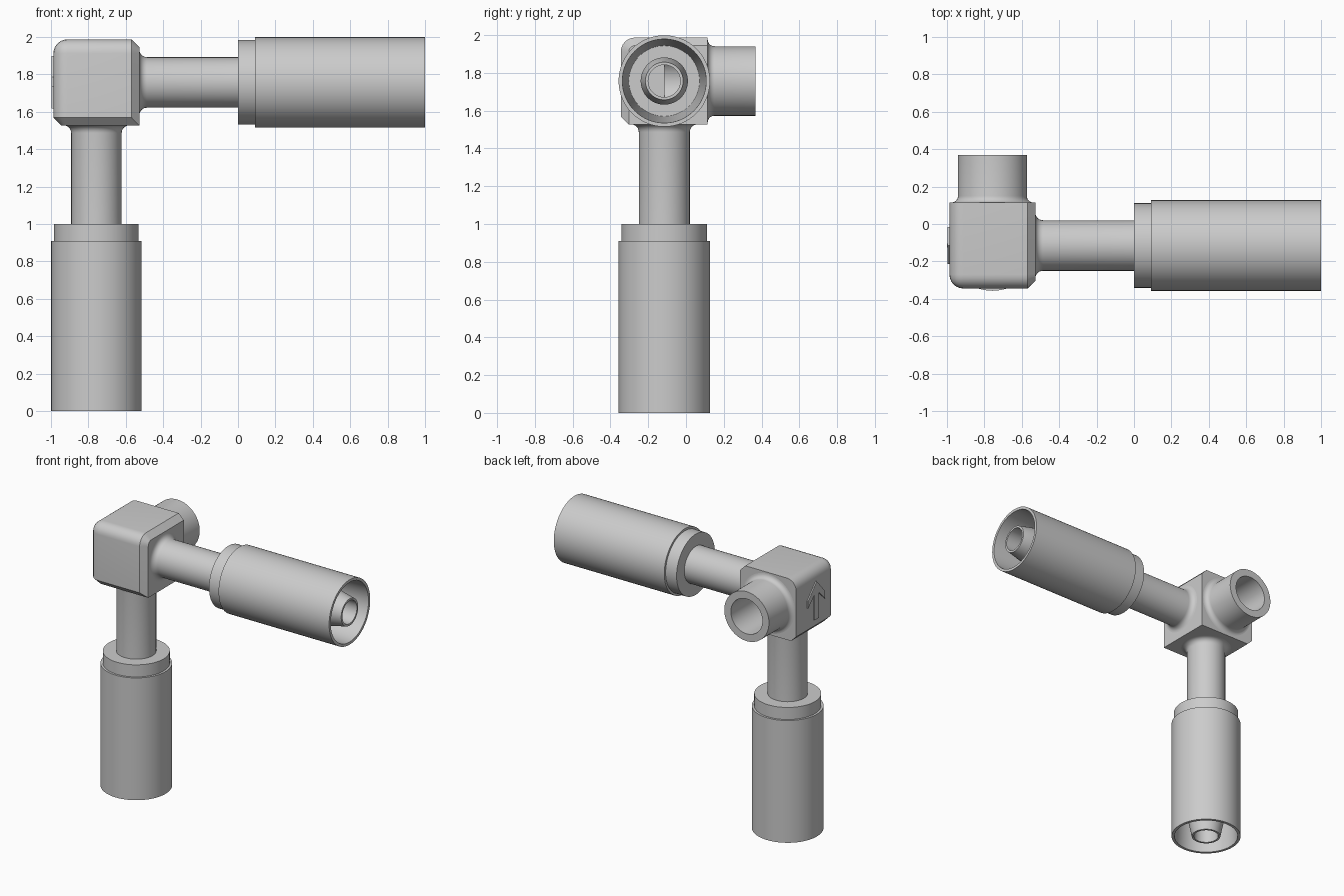
import bpy, bmesh, math
from mathutils import Matrix, Vector

old = bpy.data.objects.get("Cube")
if old:
    bpy.data.objects.remove(old, do_unlink=True)

metal = bpy.data.materials.new("light_grey_metal")
metal.use_nodes = True
GREY = (0.6, 0.6, 0.6, 1)
metal.diffuse_color = GREY
metal.node_tree.nodes["Principled BSDF"].inputs["Base Color"].default_value = GREY

CENTRE = Vector((-0.757, -0.115, 1.757))   # middle of the elbow block
HALF = 0.23
BORE, PORT_BORE = 0.085, 0.13


def finish(name, bm, matrix=Matrix()):
    bmesh.ops.recalc_face_normals(bm, faces=bm.faces)
    mesh = bpy.data.meshes.new(name)
    bm.to_mesh(mesh)
    bm.free()
    mesh.materials.append(metal)
    obj = bpy.data.objects.new(name, mesh)
    obj.matrix_world = matrix
    bpy.context.collection.objects.link(obj)
    return obj


def smooth(obj):
    bpy.ops.object.select_all(action='DESELECT')
    obj.select_set(True)
    bpy.context.view_layer.objects.active = obj
    bpy.ops.object.shade_smooth_by_angle(angle=math.radians(30))


def lathe(name, profile, matrix):
    """Spin a closed (radius, height) outline about z."""
    bm = bmesh.new()
    verts = [bm.verts.new((r, 0, t)) for r, t in profile]
    edges = [bm.edges.new((verts[i - 1], verts[i])) for i in range(len(verts))]
    bmesh.ops.spin(bm, geom=verts + edges, cent=(0, 0, 0), axis=(0, 0, 1),
                   angle=math.tau, steps=64, use_duplicate=False)
    bmesh.ops.remove_doubles(bm, verts=bm.verts, dist=1e-5)
    obj = finish(name, bm, matrix)
    smooth(obj)
    return obj


def fillet(radius, end, size=0.04, steps=6):
    """Concave flare from a pipe out to the block face."""
    points = []
    for i in range(steps + 1):
        a = math.pi / 2 * i / steps
        points.append((radius + size * (1 - math.cos(a)), end - size * (1 - math.sin(a))))
    return points


# Matrices turning the lathe axis inward from each open end
down_end = Matrix.Translation((CENTRE.x, CENTRE.y, 0))
side_end = Matrix.Translation((1, CENTRE.y, CENTRE.z)) @ Matrix.Rotation(-math.pi / 2, 4, 'Y')
back_end = Matrix.Translation((CENTRE.x, 0.368, CENTRE.z)) @ Matrix.Rotation(math.pi / 2, 4, 'X')

# Hose arms: tapered nipple, open sleeve, collar, pipe and flare
ARM = CENTRE.z - HALF
arm = [(BORE, 0), (0.1, 0), (0.125, 0.12), (0.125, 0.88), (0.187, 0.88),
       (0.222, 0), (0.242, 0), (0.242, 0.91), (0.226, 0.91), (0.226, 1),
       (0.135, 1)] + fillet(0.135, ARM) + [(BORE, ARM)]
lathe("lower_hose_arm", arm, down_end)
lathe("side_hose_arm", arm, side_end)

# Short back port
PORT = 0.368 - CENTRE.y - HALF
port = [(PORT_BORE, 0), (0.184, 0)] + fillet(0.184, PORT, 0.035) + [(PORT_BORE, PORT)]
lathe("back_port", port, back_end)

# Elbow block: rounded on the closed sides, chamfered round two port faces
bm = bmesh.new()
bmesh.ops.create_cube(bm, size=2 * HALF)
bm.normal_update()
X, Y, Z = Vector((1, 0, 0)), Vector((0, 1, 0)), Vector((0, 0, 1))


def faces_any(edge, directions):
    return any(f.normal.dot(d) > 0.99 for f in edge.link_faces for d in directions)


round_edges = [e for e in bm.edges if not faces_any(e, (X, Y, -Z))]
bmesh.ops.bevel(bm, geom=round_edges, offset=0.075, segments=6, profile=0.5,
                affect='EDGES')
bm.normal_update()
chamfer_edges = [e for e in bm.edges
                 if (faces_any(e, (X,)) and not faces_any(e, (Y, -Z)))
                 or (faces_any(e, (-Z,)) and not faces_any(e, (X, Y)))]
bmesh.ops.bevel(bm, geom=chamfer_edges, offset=0.042, segments=1, affect='EDGES')
block = finish("elbow_block", bm, Matrix.Translation(CENTRE))

# Bores meeting inside the block
for matrix, radius, start, end in ((down_end, BORE, ARM - 0.1, ARM + HALF + BORE),
                                   (side_end, BORE, ARM - 0.1, ARM + HALF + BORE),
                                   (back_end, PORT_BORE, PORT - 0.1, PORT + HALF)):
    bm = bmesh.new()
    bmesh.ops.create_cone(bm, cap_ends=True, segments=64, radius1=radius, radius2=radius,
                          depth=end - start,
                          matrix=Matrix.Translation((0, 0, (start + end) / 2)))
    cutter = finish("bore_cutter", bm, matrix)
    cutter.hide_render = True
    cut = block.modifiers.new("bore", 'BOOLEAN')
    cut.operation, cut.solver, cut.object = 'DIFFERENCE', 'EXACT', cutter
    bpy.context.view_layer.objects.active = block
    bpy.ops.object.modifier_apply(modifier=cut.name)
    bpy.data.objects.remove(cutter, do_unlink=True)
smooth(block)

# Raised flow arrow on the closed side
half_arrow = [(0.1, 0.03), (0.1, -0.025), (0.025, 0.05), (0.025, -0.14)]
outline = [(0, 0.14)] + half_arrow + [(-y, z) for y, z in reversed(half_arrow)]
bm = bmesh.new()
face = bm.faces.new([bm.verts.new((0, y, z)) for y, z in outline])
raised = bmesh.ops.extrude_face_region(bm, geom=[face])["geom"]
bmesh.ops.translate(bm, vec=(-0.009, 0, 0),
                    verts=[v for v in raised if isinstance(v, bmesh.types.BMVert)])
finish("flow_arrow", bm, Matrix.Translation(CENTRE - X * HALF))
